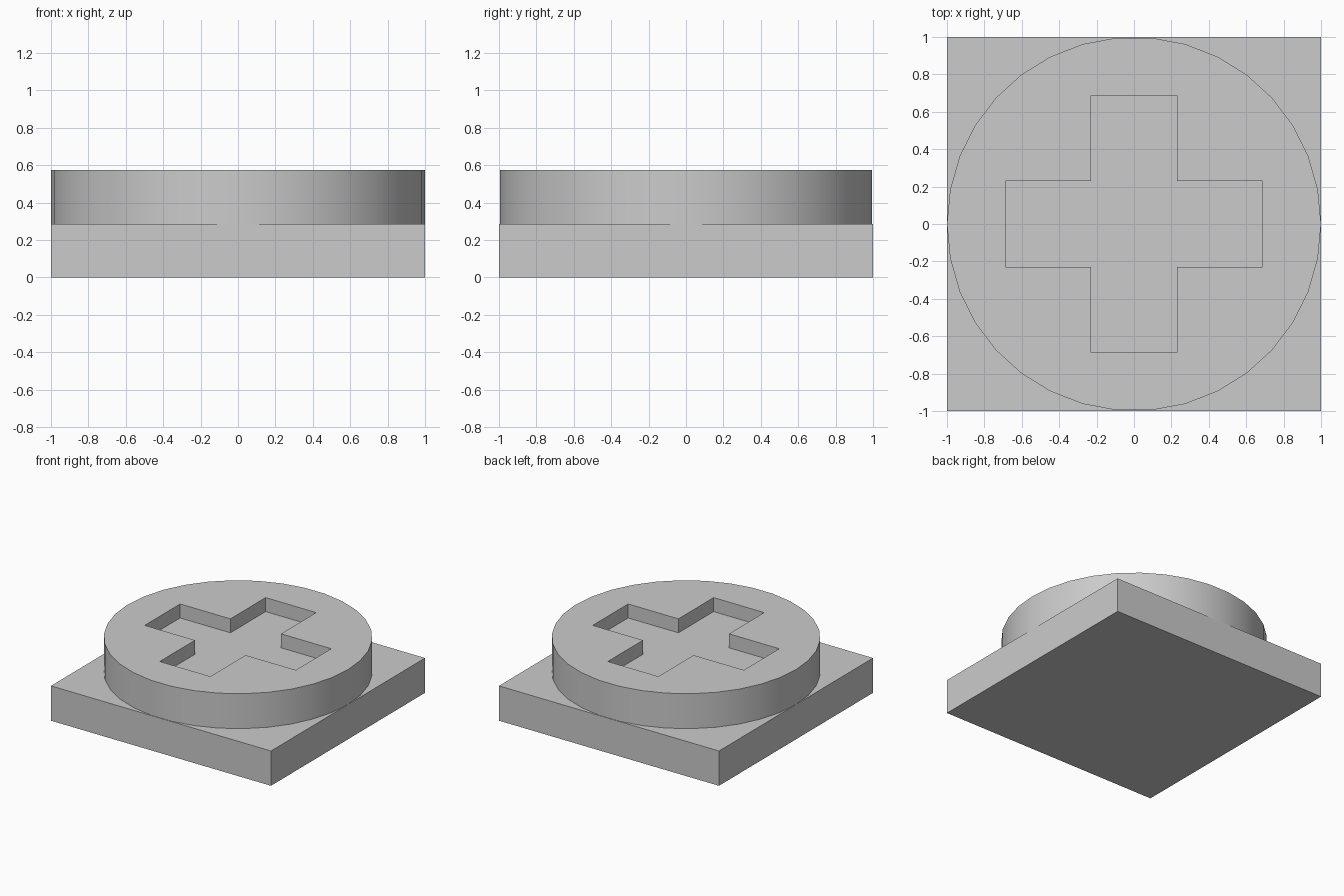
import bpy

cube = bpy.data.objects.get("Cube")
if cube:
    bpy.data.objects.remove(cube, do_unlink=True)

BASE_H, TOP, DEPTH = 0.286, 0.573, 0.115
ARM_W, ARM_L = 0.46, 1.374

grey = bpy.data.materials.new("plain grey")
grey.use_nodes = True
colour = (0.6, 0.6, 0.6, 1)
grey.diffuse_color = colour
grey.node_tree.nodes["Principled BSDF"].inputs["Base Color"].default_value = colour


def box(name, size, z):
    """Box of the given size, centred in x and y, with its bottom at z."""
    bpy.ops.mesh.primitive_cube_add(size=1, location=(0, 0, z + size[2] / 2))
    ob = bpy.context.object
    ob.name = name
    ob.scale = size
    bpy.ops.object.transform_apply(location=False, rotation=False, scale=True)
    ob.data.materials.append(grey)
    return ob


# Square base slab
box("square_base", (2, 2, BASE_H), 0)

# Round disc, with a vertex on the x axis
bpy.ops.mesh.primitive_cylinder_add(
    vertices=34, radius=1, depth=TOP - BASE_H, location=(0, 0, (TOP + BASE_H) / 2))
disc = bpy.context.object
disc.name = "round_disc"
for v in disc.data.vertices:
    v.co.x, v.co.y = v.co.y, -v.co.x
disc.data.materials.append(grey)

# Cross-shaped recess, cut by two crossing bars
for name, size in (("recess_cutter_x", (ARM_L, ARM_W)), ("recess_cutter_y", (ARM_W, ARM_L))):
    cutter = box(name, (*size, DEPTH * 2), TOP - DEPTH)
    cutter.hide_render = True
    cutter.hide_set(True)
    cutter.display_type = 'WIRE'
    cut = disc.modifiers.new(name, 'BOOLEAN')
    cut.operation = 'DIFFERENCE'
    cut.solver = 'EXACT'
    cut.object = cutter

# Apply the cuts, then smooth the rim
bpy.ops.object.select_all(action='DESELECT')
disc.select_set(True)
bpy.context.view_layer.objects.active = disc
for mod in list(disc.modifiers):
    bpy.ops.object.modifier_apply(modifier=mod.name)
for name in ("recess_cutter_x", "recess_cutter_y"):
    bpy.data.objects.remove(bpy.data.objects[name], do_unlink=True)
bpy.ops.object.shade_smooth_by_angle()
